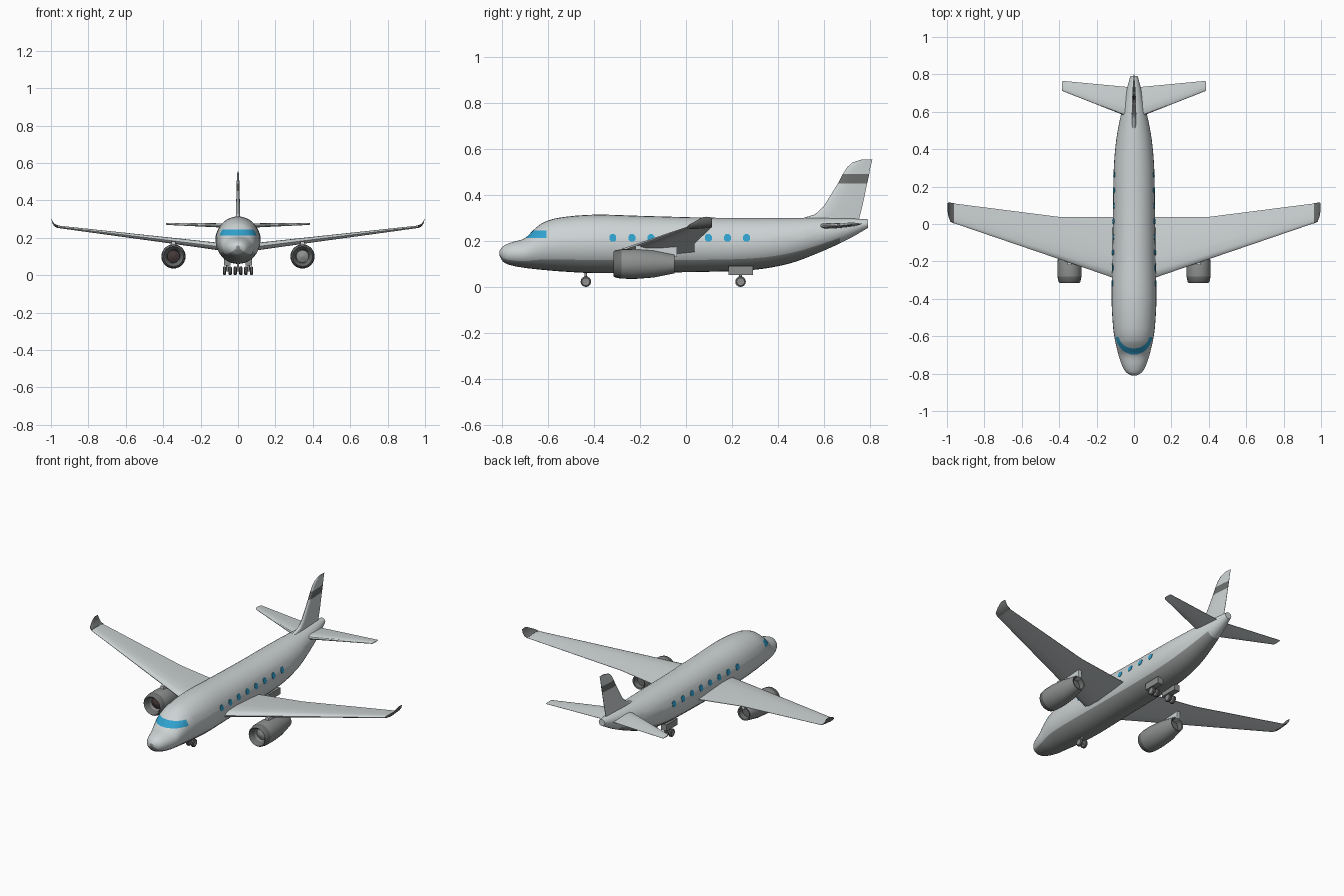
import bpy
import bmesh
from math import sin, cos, pi, sqrt, radians
from mathutils import Vector

cube = bpy.data.objects.get("Cube")
if cube:
    bpy.data.objects.remove(cube, do_unlink=True)


def material(name, r, g, b):
    m = bpy.data.materials.new(name)
    m.use_nodes = True
    m.diffuse_color = (r, g, b, 1)
    m.node_tree.nodes["Principled BSDF"].inputs["Base Color"].default_value = (r, g, b, 1)
    return m


LIGHT = material("light grey paint", 0.61, 0.65, 0.66)
MID = material("mid grey paint", 0.27, 0.28, 0.28)
DARK = material("dark grey trim", 0.15, 0.155, 0.155)
GLASS = material("blue glass", 0.03, 0.36, 0.62)
FAN = material("dark brown intake", 0.06, 0.04, 0.04)
TYRE = material("tyre grey", 0.12, 0.12, 0.12)


def loft(name, rings, mats, rule=None, cuts=(), angle=40):
    """Skin a list of point rings, cap both ends; rule(span, segment, centre) picks a material."""
    bm = bmesh.new()
    rows = [[bm.verts.new(p) for p in ring] for ring in rings]
    n = len(rows[0])
    for i in range(len(rows) - 1):
        for j in range(n):
            k = (j + 1) % n
            f = bm.faces.new((rows[i][j], rows[i][k], rows[i + 1][k], rows[i + 1][j]))
            if rule:
                f.material_index = rule(i, j)
    for row, span in ((rows[0], 0), (rows[-1], len(rows) - 2)):
        f = bm.faces.new(row)
        if rule:
            f.material_index = rule(span, 0)
    bmesh.ops.recalc_face_normals(bm, faces=bm.faces)
    for co, no in cuts:
        bmesh.ops.bisect_plane(bm, geom=bm.verts[:] + bm.edges[:] + bm.faces[:],
                               plane_co=co, plane_no=no, dist=0.0001)
    me = bpy.data.meshes.new(name)
    bm.to_mesh(me)
    bm.free()
    for m in mats:
        me.materials.append(m)
    me.shade_smooth()
    me.set_sharp_from_angle(angle=radians(angle))
    ob = bpy.data.objects.new(name, me)
    bpy.context.collection.objects.link(ob)
    return ob


def disc(c, r, axis, n=24):
    """Circle of points round the x, y or z axis."""
    out = []
    for j in range(n):
        a, b = r * cos(2 * pi * j / n), r * sin(2 * pi * j / n)
        out.append(Vector(c) + Vector({"x": (0, a, b), "y": (a, 0, b), "z": (a, b, 0)}[axis]))
    return out


def box(name, lo, hi, mat):
    rings = [[(lo[0], lo[1], z), (hi[0], lo[1], z), (hi[0], hi[1], z), (lo[0], hi[1], z)]
             for z in (lo[2], hi[2])]
    return loft(name, rings, [mat])


# Fuselage stations: y, bottom, top, half width
STATIONS = [(-0.81, 0.137, 0.158, 0.012), (-0.795, 0.11, 0.177, 0.04),
            (-0.76, 0.094, 0.193, 0.062), (-0.70, 0.083, 0.212, 0.083),
            (-0.66, 0.078, 0.25, 0.093), (-0.62, 0.074, 0.28, 0.102),
            (-0.55, 0.068, 0.301, 0.112), (-0.40, 0.06, 0.314, 0.12),
            (-0.20, 0.062, 0.309, 0.116), (0.10, 0.066, 0.301, 0.112),
            (0.30, 0.075, 0.30, 0.108), (0.45, 0.102, 0.30, 0.095),
            (0.58, 0.15, 0.30, 0.071), (0.70, 0.205, 0.298, 0.044),
            (0.79, 0.256, 0.294, 0.02)]


def smooth_stations(steps=4):
    pts = [Vector(s) for s in STATIONS]
    out = []
    for i in range(len(pts) - 1):
        a, b = pts[i], pts[i + 1]
        tan = []
        for k in (i, i + 1):
            p, q = pts[max(k - 1, 0)], pts[min(k + 1, len(pts) - 1)]
            tan.append((q - p) * ((b[0] - a[0]) / (q[0] - p[0])))
        for s in range(steps):
            t = s / steps
            out.append(a * (2*t**3 - 3*t*t + 1) + tan[0] * (t**3 - 2*t*t + t)
                       + b * (3*t*t - 2*t**3) + tan[1] * (t**3 - t*t))
    return out + [pts[-1]]


HULL = smooth_stations()
SEG = 32


def hull_x(y, z):
    """Half width of the hull at a given length and height."""
    for a, b in zip(HULL, HULL[1:]):
        if a[0] <= y <= b[0]:
            s = a.lerp(b, (y - a[0]) / (b[0] - a[0]))
            return s[3] * sqrt(max(0, 1 - ((2 * z - s[1] - s[2]) / (s[2] - s[1])) ** 2))
    return 0


# Fuselage with a darker belly, and the windscreen cut into it
hull_rings = [[(w * sin(2 * pi * j / SEG), y, (lo + hi) / 2 - (hi - lo) / 2 * cos(2 * pi * j / SEG))
               for j in range(SEG)] for y, lo, hi, w in HULL]
GLASS_LOW, GLASS_HIGH, GLASS_BACK = 0.213, 0.245, -0.605
fuselage = loft("fuselage", hull_rings, [LIGHT, MID, GLASS],
                lambda i, j: 1 if (j < 5 or j >= SEG - 5) and HULL[i][0] < 0.66 else 0,
                [((0, 0, GLASS_LOW), (0, 0, 1)), ((0, 0, GLASS_HIGH), (0, 0, 1)),
                 ((0, GLASS_BACK, 0), (0, 1, 0))])
for p in fuselage.data.polygons:
    if p.center.y < GLASS_BACK and GLASS_LOW < p.center.z < GLASS_HIGH:
        p.material_index = 2

# Aerofoil: chord fraction, height as a fraction of thickness
FOIL = [(0, 0), (0.03, 0.3), (0.12, 0.48), (0.35, 0.5), (0.7, 0.28), (1, 0.04),
        (1, -0.04), (0.7, -0.28), (0.35, -0.5), (0.12, -0.48), (0.03, -0.3)]


def foil_flat(x, front, back, z, thick):
    return [(x, front + (back - front) * u, z + thick * v) for u, v in FOIL]


def foil_upright(z, front, back, thick):
    return [(thick * v, front + (back - front) * u, z) for u, v in FOIL]


WING = [(0, -0.325, 0.035, 0.143, 0.042), (0.11, -0.288, 0.038, 0.154, 0.04),
        (0.40, -0.188, 0.038, 0.19, 0.03), (0.965, 0.005, 0.11, 0.259, 0.013)]
WINGLET = [(0.963, 0.003, 0.112, 0.259, 0.015), (0.982, 0.012, 0.114, 0.268, 0.014),
           (0.992, 0.04, 0.114, 0.283, 0.012), (0.998, 0.075, 0.112, 0.302, 0.006)]
TAIL = [(0, 0.56, 0.73, 0.264, 0.026), (0.05, 0.58, 0.734, 0.265, 0.024),
        (0.38, 0.71, 0.765, 0.274, 0.011), (0.386, 0.718, 0.762, 0.274, 0.005)]

# Engine shell, run from the intake face over the lip to the nozzle: y, radius
ENGINE = [(-0.265, 0.034), (-0.285, 0.037), (-0.308, 0.046), (-0.315, 0.053), (-0.308, 0.059),
          (-0.28, 0.064), (-0.22, 0.065), (-0.14, 0.059), (-0.05, 0.041),
          (-0.052, 0.034), (-0.08, 0.03)]

for side, label in ((1, "left"), (-1, "right")):
    for part, table, mat in (("wing", WING, LIGHT), ("winglet", WINGLET, DARK),
                             ("tailplane", TAIL, LIGHT)):
        loft(f"{label}_{part}", [foil_flat(side * x, *rest) for x, *rest in table], [mat])

    ex = side * 0.345
    loft(f"{label}_engine", [disc((ex, y, 0.1), r, "y") for y, r in ENGINE], [MID, DARK],
         lambda i, j: 1 if 1 <= i <= 4 or i >= 8 else 0)
    loft(f"{label}_engine_fan", [disc((ex, y, 0.1), r, "y")
                                 for y, r in ((-0.264, 0.035), (-0.27, 0.033), (-0.285, 0.004))],
         [MID if side > 0 else FAN])
    box(f"{label}_engine_pylon", (ex - 0.01, -0.22, 0.13), (ex + 0.01, -0.04, 0.18), LIGHT)

    # Cabin windows follow the hull skin
    for k in range(8):
        wy = -0.318 + 0.083 * k
        outline = [(wy + 0.015 * a, 0.213 + 0.016 * b) for a, b in
                   ((-1, -.5), (-.5, -1), (.5, -1), (1, -.5), (1, .5), (.5, 1), (-.5, 1), (-1, .5))]
        loft(f"{label}_window_{k + 1}",
             [[(side * (hull_x(y, z) + d), y, z) for y, z in outline] for d in (-0.004, 0.002)],
             [GLASS])

# Tail fin with a painted band: z, front, back, thickness
FIN = [(0.28, 0.48, 0.75, 0.026), (0.30, 0.51, 0.753, 0.024), (0.315, 0.56, 0.757, 0.022),
       (0.35, 0.598, 0.766, 0.021), (0.45, 0.66, 0.787, 0.017), (0.49, 0.681, 0.796, 0.015),
       (0.52, 0.70, 0.801, 0.012), (0.54, 0.722, 0.806, 0.01), (0.554, 0.765, 0.81, 0.006)]
loft("tail_fin", [foil_upright(*s) for s in FIN], [LIGHT, DARK],
     lambda i, j: 1 if i == 4 else 0)


# Landing gear
def wheel(name, x, y):
    loft(name, [disc((x + dx, y, 0.023), r, "x", 16) for dx, r in
                ((-0.008, 0.01), (-0.009, 0.017), (-0.005, 0.023),
                 (0.005, 0.023), (0.009, 0.017), (0.008, 0.01))],
         [TYRE, MID], lambda i, j: 1 if i in (0, 4) else 0)


def strut(name, x, y, top, half):
    loft(name + "_leg", [disc((x, y, z), 0.006, "z", 10) for z in (0.02, top)], [MID])
    loft(name + "_axle", [disc((x + d, y, 0.023), 0.005, "x", 10) for d in (-half, half)], [MID])


strut("nose_gear", 0, -0.435, 0.08, 0.015)
for side, label in ((1, "left"), (-1, "right")):
    wheel(f"{label}_nose_wheel", side * 0.015, -0.435)
    strut(f"{label}_main_gear", side * 0.057, 0.237, 0.09, 0.018)
    for spot, off in (("inner", 0.042), ("outer", 0.072)):
        wheel(f"{label}_{spot}_main_wheel", side * off, 0.237)
    x0, x1 = sorted((side * 0.04, side * 0.075))
    box(f"{label}_gear_housing", (x0, 0.185, 0.052), (x1, 0.29, 0.09), MID)
